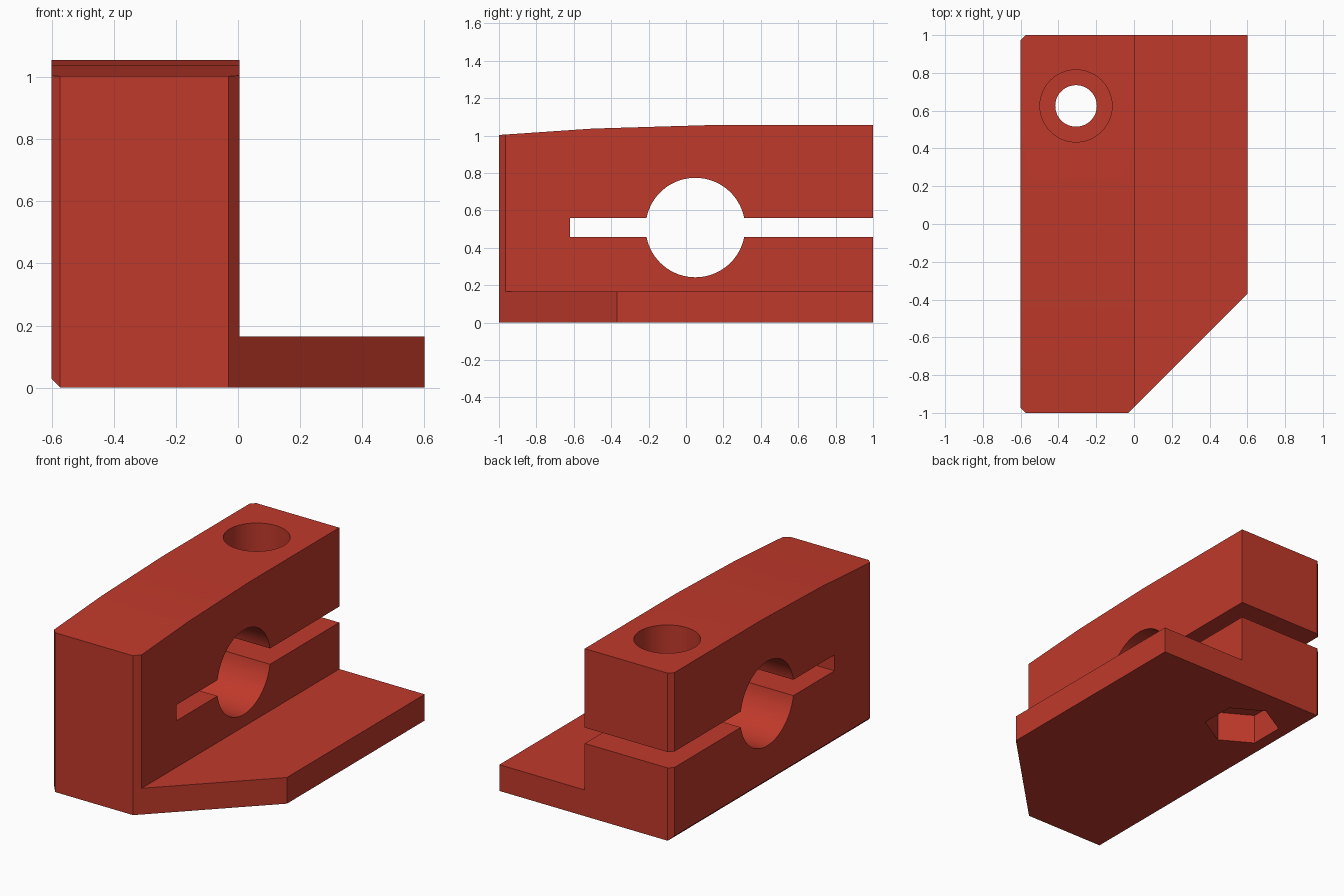
import bpy, bmesh, math
from mathutils import Vector

if "Cube" in bpy.data.objects:
    bpy.data.objects.remove(bpy.data.objects["Cube"])

red = bpy.data.materials.new("brick red")
red.diffuse_color = (0.527, 0.041, 0.024, 1)
red.use_nodes = True
red.node_tree.nodes["Principled BSDF"].inputs["Base Color"].default_value = red.diffuse_color


def prism(name, points, lo, hi, axis):
    """Extrude a 2D outline from lo to hi along an axis (other two axes in xyz order)."""
    def place(p, d):
        c = list(p)
        c.insert("xyz".index(axis), d)
        return Vector(c)
    bm = bmesh.new()
    face = bm.faces.new([bm.verts.new(place(p, lo)) for p in points])
    ext = bmesh.ops.extrude_face_region(bm, geom=[face])
    shift = place((0, 0), hi - lo)
    bmesh.ops.translate(bm, vec=shift,
                        verts=[v for v in ext["geom"] if isinstance(v, bmesh.types.BMVert)])
    bmesh.ops.recalc_face_normals(bm, faces=bm.faces[:])
    mesh = bpy.data.meshes.new(name)
    bm.to_mesh(mesh)
    bm.free()
    mesh.materials.append(red)
    obj = bpy.data.objects.new(name, mesh)
    bpy.context.collection.objects.link(obj)
    return obj


def ring(cx, cy, r, n, start=0.0):
    return [(cx + r * math.cos(start + math.tau * i / n),
             cy + r * math.sin(start + math.tau * i / n)) for i in range(n)]


def combine(body, tool, operation):
    mod = body.modifiers.new("cut", 'BOOLEAN')
    mod.operation, mod.solver, mod.object = operation, 'EXACT', tool
    bpy.context.view_layer.objects.active = body
    bpy.ops.object.modifier_apply(modifier=mod.name)
    bpy.data.objects.remove(tool)


# L-shaped section: clamp block with base flange, chamfered lower left edge
c = 0.027
clamp = prism("rod_clamp", [(-0.6 + c, 0), (0.6, 0), (0.6, 0.165), (0.005, 0.165),
                            (0.005, 1.3), (-0.6, 1.3), (-0.6, c)], -1.2, 1.2, "y")

# Plan outline: clipped flange corner and chamfered left corners
plan = prism("plan_outline", [(-0.6 + c, -1), (-0.03, -1), (0.6, -0.37), (0.6, 1),
                              (-0.6 + c, 1), (-0.6, 1 - c), (-0.6, -1 + c)], -0.2, 1.5, "z")
combine(clamp, plan, 'INTERSECT')

# Gently sloping top
side = prism("side_outline", [(-1.3, -0.2), (1.3, -0.2), (1.3, 1.055), (0.1, 1.055),
                              (-0.5, 1.037), (-1, 1.003), (-1.3, 0.983)], -1, 1, "x")
combine(clamp, side, 'INTERSECT')

# Rod bore and clamping slot
combine(clamp, prism("rod_bore", ring(0.05, 0.508, 0.266, 72), -1, 1, "x"), 'DIFFERENCE')
combine(clamp, prism("clamp_slot", [(-0.62, 0.458), (1.2, 0.458), (1.2, 0.558),
                                    (-0.62, 0.558)], -1, 1, "x"), 'DIFFERENCE')

# Bolt hole, head recess on top and hexagonal nut pocket underneath
bx, by = -0.307, 0.625
combine(clamp, prism("bolt_hole", ring(bx, by, 0.11, 48), -0.2, 1.4, "z"), 'DIFFERENCE')
combine(clamp, prism("head_recess", ring(bx, by, 0.191, 48), 0.855, 1.4, "z"), 'DIFFERENCE')
combine(clamp, prism("nut_pocket", ring(bx, by, 0.22, 6, math.pi / 6), -0.2, 0.187, "z"),
        'DIFFERENCE')

# Smooth the bores, keep machined edges sharp
clamp.select_set(True)
bpy.context.view_layer.objects.active = clamp
bpy.ops.object.shade_smooth_by_angle(angle=math.radians(20))
